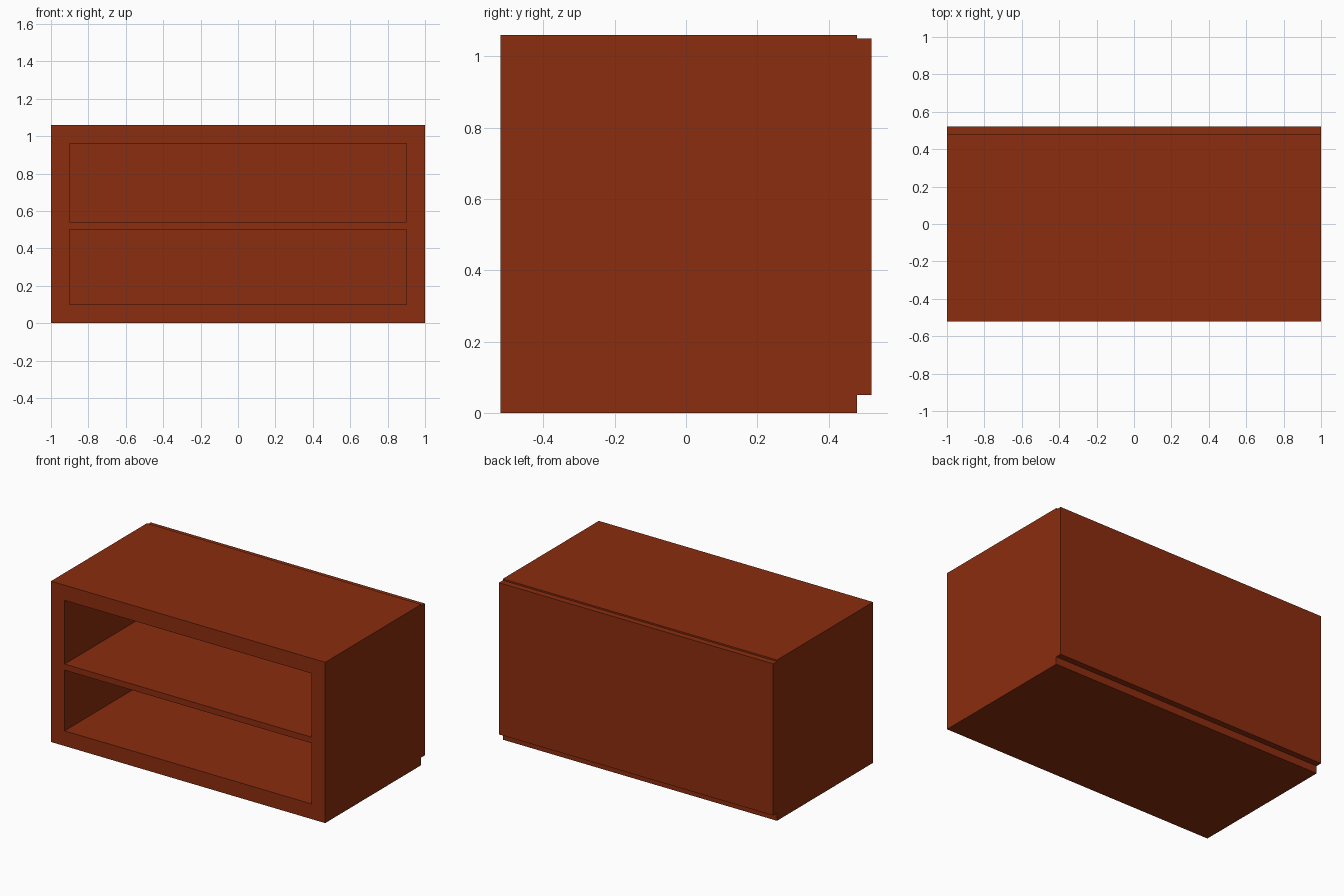
import bpy
import bmesh
from mathutils import Vector

cube = bpy.data.objects.get("Cube")
if cube:
    bpy.data.objects.remove(cube, do_unlink=True)

# Reddish brown wood colour
wood = bpy.data.materials.new("red_brown_wood")
wood.use_nodes = True
colour = (0.26, 0.026, 0.0045, 1)
wood.diffuse_color = colour
wood.node_tree.nodes["Principled BSDF"].inputs["Base Color"].default_value = colour

FRONT, BACK_JOIN, BACK = -0.52, 0.48, 0.52


def add_object(name, bm):
    bmesh.ops.recalc_face_normals(bm, faces=bm.faces)
    mesh = bpy.data.meshes.new(name)
    bm.to_mesh(mesh)
    bm.free()
    mesh.materials.append(wood)
    obj = bpy.data.objects.new(name, mesh)
    bpy.context.collection.objects.link(obj)
    return obj


def lattice(name, xs, zs, openings, y0, y1):
    """Front profile of grid cells, minus the openings, extruded in depth."""
    bm = bmesh.new()
    verts = [[bm.verts.new((x, y0, z)) for z in zs] for x in xs]
    for i in range(len(xs) - 1):
        for j in range(len(zs) - 1):
            if (i, j) not in openings:
                bm.faces.new((verts[i][j], verts[i + 1][j],
                              verts[i + 1][j + 1], verts[i][j + 1]))
    loose = [v for v in bm.verts if not v.link_faces]
    bmesh.ops.delete(bm, geom=loose, context='VERTS')
    front = bm.faces[:]
    copy = bmesh.ops.extrude_face_region(bm, geom=front, use_keep_orig=True)
    moved = [g for g in copy["geom"] if isinstance(g, bmesh.types.BMVert)]
    bmesh.ops.translate(bm, verts=moved, vec=Vector((0, y1 - y0, 0)))
    return add_object(name, bm)


# Carcass: sides, top, bottom and middle shelf around two open compartments
lattice("cabinet_carcass",
        xs=(-1, -0.9, 0.9, 1),
        zs=(0, 0.1, 0.5, 0.54, 0.96, 1.06),
        openings={(1, 1), (1, 3)},
        y0=FRONT, y1=BACK_JOIN)

# Back panel, set slightly in from the top and bottom edges
lattice("back_panel", xs=(-1, 1), zs=(0.05, 1.05), openings=(),
        y0=BACK_JOIN, y1=BACK)
